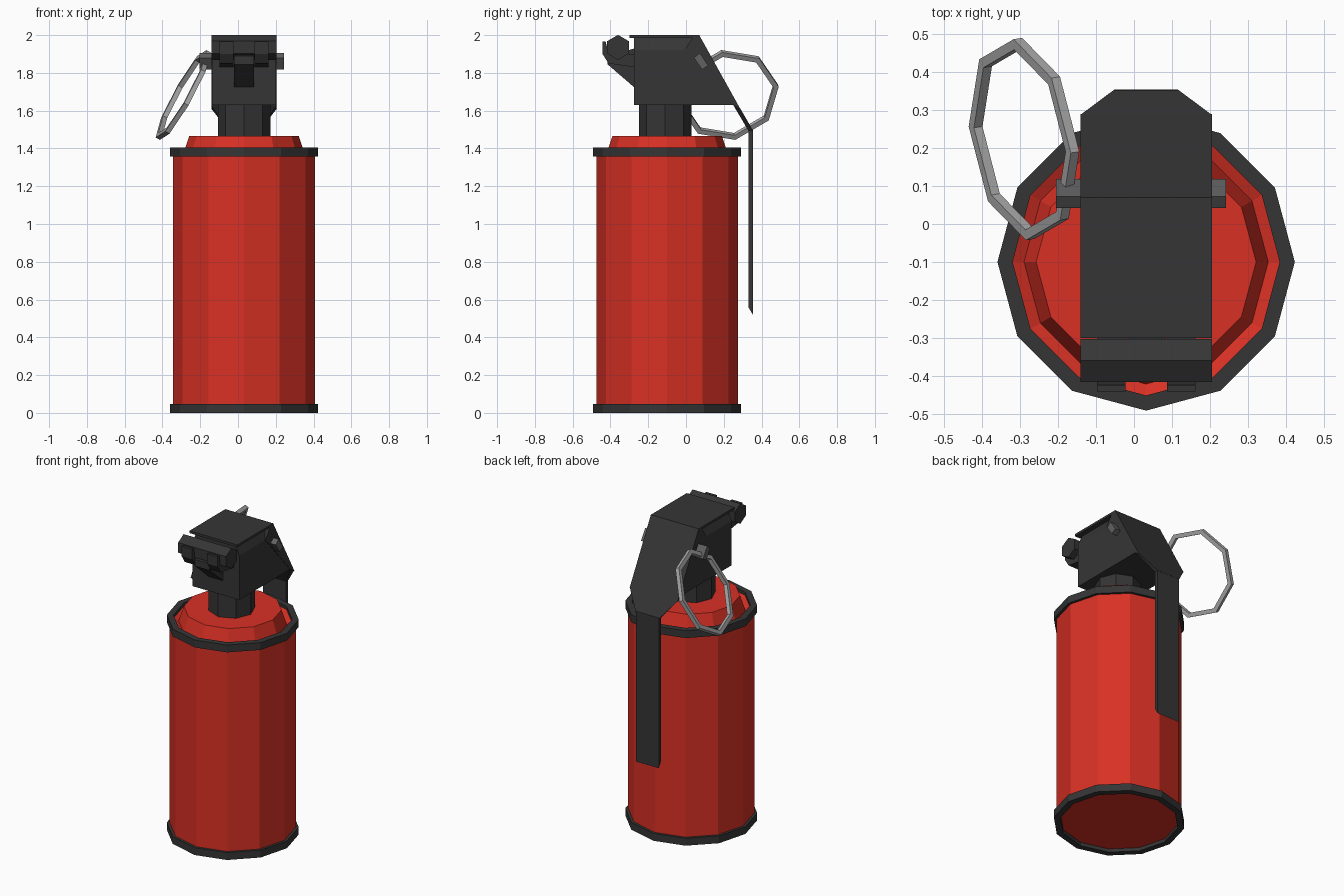
import bpy, bmesh, math
from mathutils import Vector, Matrix

if "Cube" in bpy.data.objects:
    bpy.data.objects.remove(bpy.data.objects["Cube"])

CX, CY = 0.032, -0.10          # axis of the can


def material(name, rgb):
    m = bpy.data.materials.new(name)
    m.diffuse_color = (*rgb, 1)
    m.use_nodes = True
    m.node_tree.nodes["Principled BSDF"].inputs["Base Color"].default_value = m.diffuse_color
    return m


RED = material("red paint", (0.69, 0.03, 0.018))
BLACK = material("charcoal metal", (0.036, 0.036, 0.036))
STEEL = material("light steel", (0.40, 0.40, 0.40))
GREY = material("dark steel", (0.12, 0.12, 0.12))


def finish(bm, name, mat):
    bmesh.ops.recalc_face_normals(bm, faces=bm.faces)
    me = bpy.data.meshes.new(name)
    bm.to_mesh(me)
    bm.free()
    me.materials.append(mat)
    ob = bpy.data.objects.new(name, me)
    bpy.context.collection.objects.link(ob)
    return ob


def lathe(name, prof, sides, mat, closed=False, matrix=None):
    """Revolve (radius, height) points round local z."""
    bm = bmesh.new()
    rows = []
    for r, z in prof:
        rows.append([bm.verts.new((r * math.cos(2 * math.pi * i / sides),
                                   r * math.sin(2 * math.pi * i / sides), z))
                     for i in range(sides)])
    pairs = list(zip(rows, rows[1:])) + ([(rows[-1], rows[0])] if closed else [])
    for a, b in pairs:
        for i in range(sides):
            j = (i + 1) % sides
            bm.faces.new((a[i], a[j], b[j], b[i]))
    if not closed:
        bm.faces.new(rows[0])
        bm.faces.new(rows[-1])
    bm.transform(matrix or Matrix.Translation((CX, CY, 0)))
    return finish(bm, name, mat)


def prism(name, prof, x0, x1, mat):
    """Extrude a (y, z) profile along x."""
    bm = bmesh.new()
    a = [bm.verts.new((x0, y, z)) for y, z in prof]
    b = [bm.verts.new((x1, y, z)) for y, z in prof]
    bm.faces.new(a)
    bm.faces.new(b)
    for i in range(len(a)):
        j = (i + 1) % len(a)
        bm.faces.new((a[i], a[j], b[j], b[i]))
    return finish(bm, name, mat)


def sections(name, rows, mat):
    """Convex solid from (half width, y, z) points mirrored about the axis."""
    bm = bmesh.new()
    for w, y, z in rows:
        for s in (-1, 1):
            bm.verts.new((CX + s * w, y, z))
    bmesh.ops.convex_hull(bm, input=bm.verts)
    bmesh.ops.dissolve_limit(bm, angle_limit=0.01, verts=bm.verts, edges=bm.edges)
    return finish(bm, name, mat)


# Can with stepped shoulder
lathe("can_body", [(0.345, 0.02), (0.375, 0.03), (0.375, 1.38), (0.352, 1.385),
                   (0.322, 1.37), (0.29, 1.465)], 12, RED)
for name, z in (("bottom_rim", 0), ("top_rim", 1.357)):
    lathe(name, [(0.352, z), (0.392, z), (0.392, z + 0.048), (0.352, z + 0.048)],
          12, BLACK, closed=True)

# Neck and fuse head
lathe("neck", [(0.139, 1.46), (0.139, 1.65)], 8, BLACK,
      matrix=Matrix.Translation((CX, -0.111, 0)))
sections("fuse_head", [(0.17, -0.275, 1.63), (0.17, 0.25, 1.63), (0.17, -0.275, 1.92),
                       (0.17, 0.06, 1.92), (0.14, -0.275, 1.985), (0.14, 0.05, 1.985)], BLACK)

# Lever: cap with side flange, tapering part, hanging strip
W = 0.173
prism("lever_cap", [(-0.30, 2.0), (0.07, 2.0), (0.29, 1.605), (0.25, 1.63),
                    (-0.01, 1.92), (0.035, 1.985), (-0.30, 1.985)], CX - W, CX + W, BLACK)
sections("lever_taper", [(W, 0.288, 1.61), (W, 0.25, 1.63), (0.083, 0.355, 1.495),
                         (0.083, 0.33, 1.495)], BLACK)
prism("lever_strip", [(0.33, 1.51), (0.354, 1.50), (0.354, 0.52), (0.33, 0.56)],
      CX - 0.083, CX + 0.083, BLACK)

# Hinge at the front: hexagonal bar, arm and two hooks
bar = [(-0.36 + 0.066 * math.cos(math.radians(a)), 1.935 + 0.066 * math.sin(math.radians(a)))
       for a in range(30, 390, 60)]
prism("hinge_bar", bar, CX - W, CX + W, BLACK)
prism("hinge_arm", [(-0.27, 1.72), (-0.415, 1.845), (-0.415, 1.89), (-0.27, 1.93)],
      CX - 0.052, CX + 0.052, BLACK)
for s in (-1, 1):
    xa, xb = CX + s * 0.055, CX + s * 0.13
    prism("hinge_hook", [(-0.27, 1.83), (-0.41, 1.85), (-0.442, 1.90), (-0.442, 1.965),
                         (-0.425, 1.965), (-0.41, 1.90), (-0.27, 1.90)], xa, xb, BLACK)

# Safety pin through the head, slanted like the lever
prism("safety_pin", [(0.042, 1.88), (0.073, 1.905), (0.118, 1.838), (0.085, 1.818)],
      -0.205, 0.243, GREY)

# Eight-sided pull ring, tilted out to the left
u = Vector((0.135, -0.035, 0.232)).normalized()
n = Vector((1, 0.17, -0.58))
n = (n - u * n.dot(u)).normalized()
v = n.cross(u)
m = Matrix((u, v, n)).transposed().to_4x4()
m.translation = (-0.29, 0.224, 1.683)
lathe("pull_ring", [(0.242, -0.013), (0.27, -0.013), (0.27, 0.013), (0.242, 0.013)],
      8, STEEL, closed=True, matrix=m)
